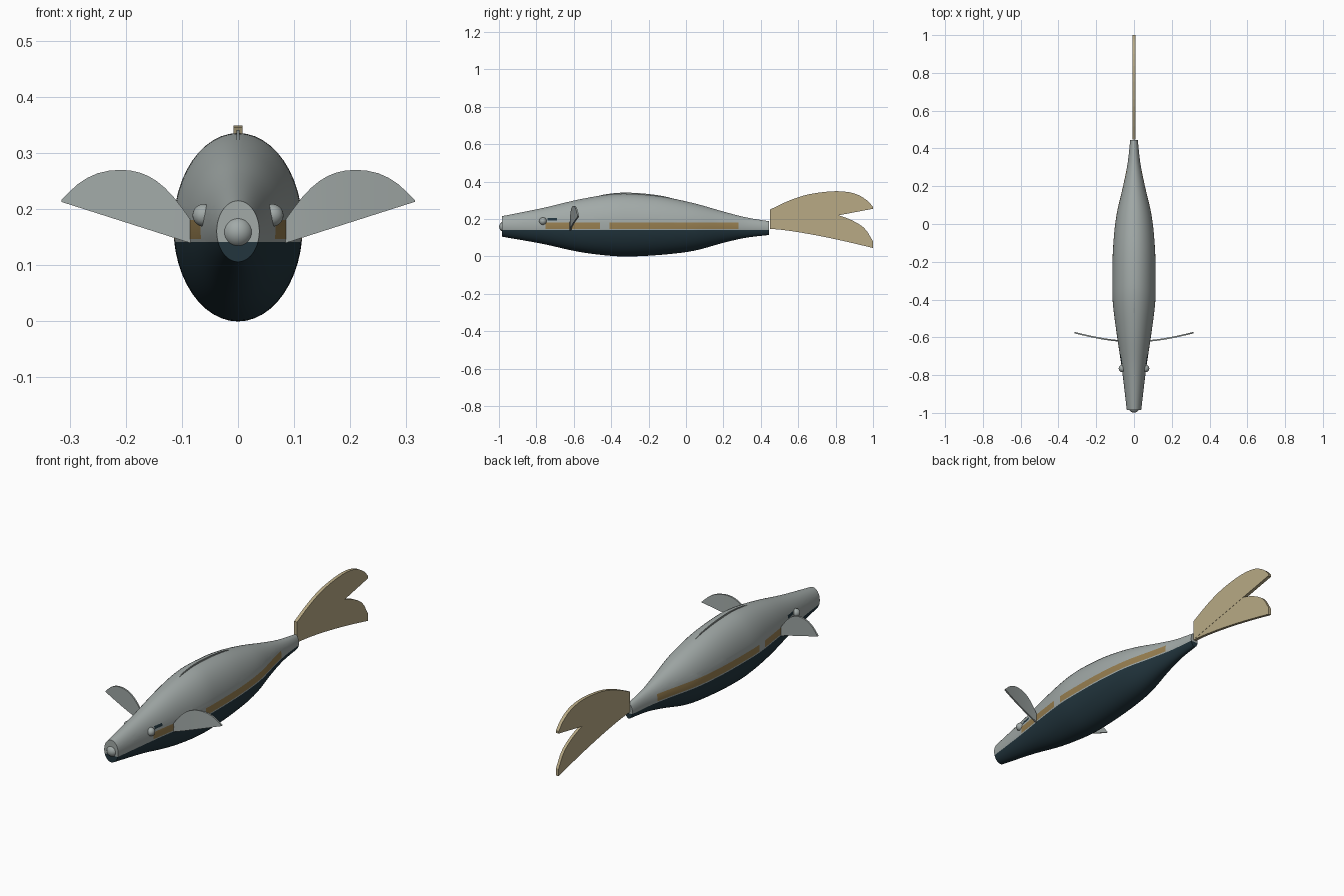
import bpy, bmesh, math
from mathutils import Vector

if "Cube" in bpy.data.objects:
    bpy.data.objects.remove(bpy.data.objects["Cube"], do_unlink=True)


def material(name, rgb):
    m = bpy.data.materials.new(name)
    m.use_nodes = True
    m.diffuse_color = (*rgb, 1)
    m.node_tree.nodes["Principled BSDF"].inputs["Base Color"].default_value = (*rgb, 1)
    return m


GREY = material("silver grey", (0.36, 0.40, 0.39))
TEAL = material("dark teal", (0.016, 0.036, 0.048))
OCHRE = material("ochre stripe", (0.31, 0.21, 0.08))
TAN = material("tan fin", (0.48, 0.40, 0.235))


def finish(bm, name, mats, smooth=True):
    bmesh.ops.recalc_face_normals(bm, faces=bm.faces)
    me = bpy.data.meshes.new(name)
    bm.to_mesh(me)
    bm.free()
    for m in mats:
        me.materials.append(m)
    if smooth:
        me.polygons.foreach_set("use_smooth", [True] * len(me.polygons))
        me.set_sharp_from_angle(angle=math.radians(40))
    ob = bpy.data.objects.new(name, me)
    bpy.context.scene.collection.objects.link(ob)
    return ob


def spline(points, steps):
    """Smooth path through the points (Catmull-Rom)."""
    p = [Vector(q) for q in points]
    p = [2 * p[0] - p[1]] + p + [2 * p[-1] - p[-2]]
    out = []
    for a, b, c, d in zip(p, p[1:], p[2:], p[3:]):
        for i in range(steps):
            t = i / steps
            out.append(0.5 * (2 * b + (c - a) * t + (2 * a - 5 * b + 4 * c - d) * t * t
                              + (3 * b - a - 3 * c + d) * t ** 3))
    return out + [p[-2]]


# Body sections: y, half width, bottom, top
SECTIONS = [(-0.985, 0.038, 0.106, 0.215), (-0.77, 0.064, 0.068, 0.258),
            (-0.58, 0.092, 0.026, 0.303), (-0.42, 0.112, 0.005, 0.33),
            (-0.3, 0.115, 0.0, 0.335), (-0.13, 0.111, 0.009, 0.32),
            (0.04, 0.094, 0.03, 0.285), (0.2, 0.058, 0.073, 0.24),
            (0.32, 0.034, 0.1, 0.209), (0.445, 0.02, 0.115, 0.188)]
RINGS = [(y, w, lo, hi) for y, w, lo, hi in
         (spline([Vector(s) for s in SECTIONS], 6))]
SIDES = 48


def back_height(y):
    for a, b in zip(RINGS, RINGS[1:]):
        if a[0] <= y <= b[0]:
            return a[3] + (b[3] - a[3]) * (y - a[0]) / (b[0] - a[0])
    return 0


def body_colour(c):
    if c.z < 0.141:
        return 1
    if -0.74 < c.y < -0.69 and 0.192 < c.z < 0.206:
        return 1
    on_stripe = -0.75 < c.y < -0.46 or -0.41 < c.y < 0.28
    if on_stripe and 0.147 < c.z < 0.181 and abs(c.x) > 0.01:
        return 2
    return 0


bm = bmesh.new()
loops = []
for y, w, lo, hi in RINGS:
    loops.append([bm.verts.new((w * math.cos(a), y, (lo + hi) / 2 + (hi - lo) / 2 * math.sin(a)))
                  for a in (math.tau * i / SIDES for i in range(SIDES))])
for a, b in zip(loops, loops[1:]):
    for i in range(SIDES):
        j = (i + 1) % SIDES
        bm.faces.new((a[i], a[j], b[j], b[i]))
bm.faces.new(loops[0])
bm.faces.new(loops[-1])
# Cut the colour borders into the skin
cuts = [((0, 0, z), (0, 0, 1)) for z in (0.141, 0.147, 0.181, 0.192, 0.206)]
cuts += [((0, y, 0), (0, 1, 0)) for y in (-0.75, -0.74, -0.69, -0.46, -0.41, 0.28)]
for co, no in cuts:
    bmesh.ops.bisect_plane(bm, geom=bm.verts[:] + bm.edges[:] + bm.faces[:],
                           plane_co=co, plane_no=no, dist=1e-5)
for f in bm.faces:
    f.material_index = body_colour(f.calc_center_median())
finish(bm, "body", [GREY, TEAL, OCHRE])


def ball(name, centre, radius):
    bm = bmesh.new()
    bmesh.ops.create_uvsphere(bm, u_segments=24, v_segments=16, radius=radius)
    bmesh.ops.translate(bm, verts=bm.verts, vec=centre)
    finish(bm, name, [GREY])


# Mouth and eyes
ball("mouth", (0, -0.971, 0.159), 0.028)
for side, label in ((1, "left"), (-1, "right")):
    ball(label + "_eye", (side * 0.061, -0.765, 0.189), 0.02)


def plate(name, lower, upper, place, thick, mat, smooth=False):
    """Thin fin between two edges; place(u, v, offset) maps to space."""
    bm = bmesh.new()
    rows = [[bm.verts.new(place(p[0], p[1], s * thick / 2)) for p in edge]
            for s in (-1, 1) for edge in (lower, upper)]
    order = [rows[0], rows[1], rows[3], rows[2]]
    for a, b in zip(order, order[1:] + order[:1]):
        for i in range(len(a) - 1):
            bm.faces.new((a[i], a[i + 1], b[i + 1], b[i]))
    for k in (0, -1):
        bm.faces.new([r[k] for r in order])
    bmesh.ops.remove_doubles(bm, verts=bm.verts, dist=1e-6)
    finish(bm, name, [mat], smooth)


# Tail lobes, upper and lower
def tail_place(y, z, off):
    return (off, y, z)


top_edge = spline([(0.448, 0.25), (0.55, 0.298), (0.66, 0.333), (0.8, 0.349),
                   (0.9, 0.337), (0.965, 0.302), (1.0, 0.265)], 3)
low_edge = [(p[0], 0.15 + 0.105 * (p[0] - 0.448) / 0.552) for p in top_edge]
plate("upper_tail_lobe", low_edge, top_edge, tail_place, 0.016, TAN)

top_edge = spline([(0.448, 0.17), (0.6, 0.215), (0.75, 0.228), (0.85, 0.209),
                   (0.95, 0.155), (1.0, 0.08)], 3)
low_edge = [(p[0], 0.148 - 0.103 * ((p[0] - 0.448) / 0.552) ** 1.35) for p in top_edge]
plate("lower_tail_lobe", low_edge, top_edge, tail_place, 0.014, TAN)

# Side fins, swept back toward the tips
fin_top = spline([(0.08, 0.175), (0.115, 0.222), (0.145, 0.25), (0.175, 0.265), (0.21, 0.27),
                  (0.25, 0.264), (0.285, 0.245), (0.315, 0.216)], 2)
fin_low = [(p[0], 0.138 + 0.075 * (p[0] - 0.08) / 0.235) for p in fin_top]
for side, label in ((1, "left"), (-1, "right")):
    def fin_place(x, z, off, side=side):
        t = max(0, (x - 0.08) / 0.235)
        return (side * x, -0.618 + 0.043 * t ** 1.4 + off, z)
    plate(label + "_side_fin", fin_low, fin_top, fin_place, 0.008, GREY, True)

# Low ridge along the back
ridge = [-0.47 + 0.4 * i / 16 for i in range(17)]
ridge_low = [(y, back_height(y) - 0.01) for y in ridge]
ridge_top = [(y, back_height(y) + 0.006 * math.sin(math.pi * i / 16) ** 0.5)
             for i, y in enumerate(ridge)]
plate("back_ridge", ridge_low, ridge_top, tail_place, 0.005, GREY)
